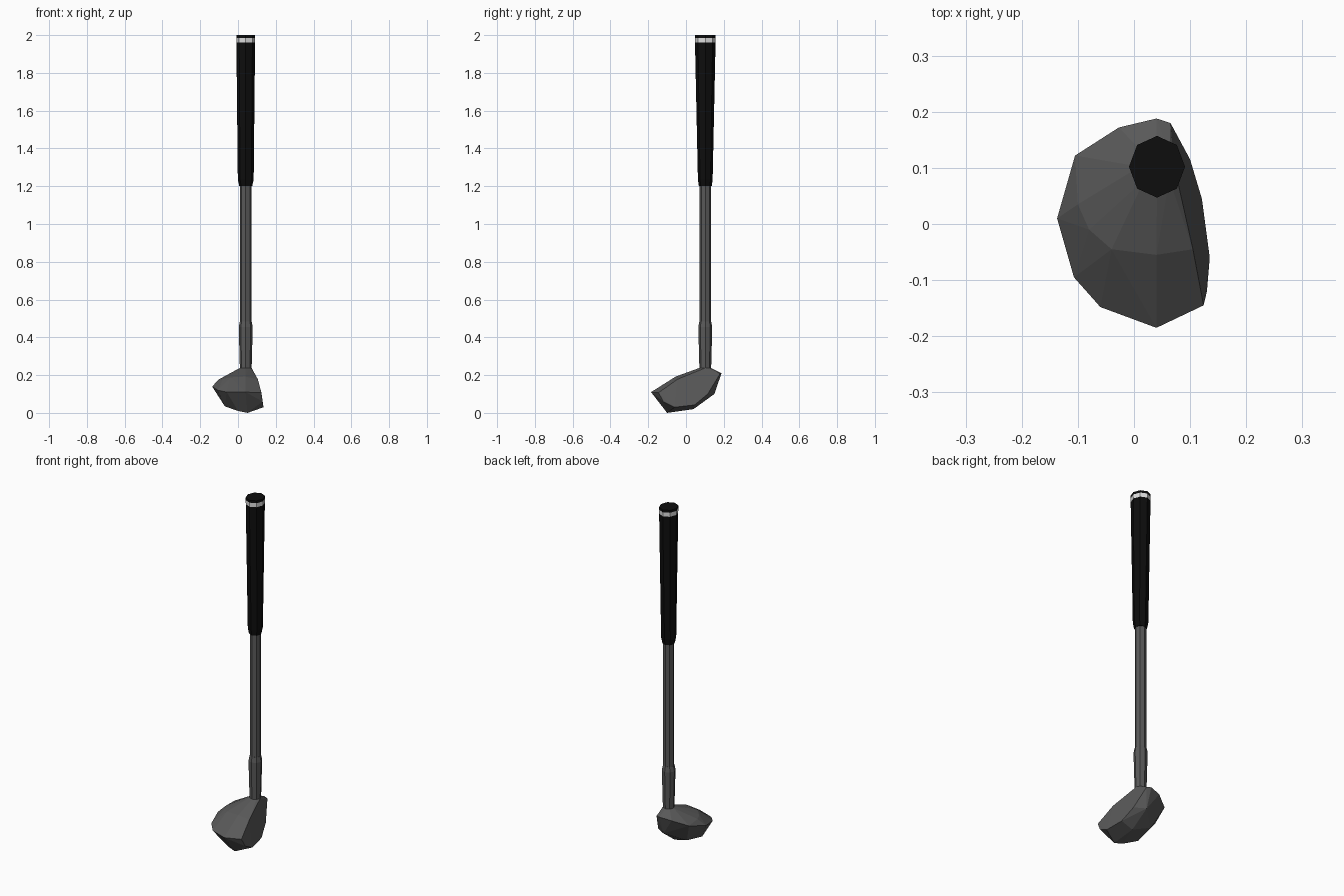
import bpy, bmesh, math

if "Cube" in bpy.data.objects:
    bpy.data.objects.remove(bpy.data.objects["Cube"])

CX, CY = 0.041, 0.102  # shaft axis


def material(name, v):
    m = bpy.data.materials.new(name)
    m.diffuse_color = (v, v, v, 1)
    m.use_nodes = True
    m.node_tree.nodes["Principled BSDF"].inputs["Base Color"].default_value = m.diffuse_color
    return m


steel = material("dark_steel", 0.1)
rubber = material("black_rubber", 0.004)
white = material("white_band", 0.75)


def finish(name, bm, mats):
    bmesh.ops.recalc_face_normals(bm, faces=bm.faces)
    me = bpy.data.meshes.new(name)
    bm.to_mesh(me)
    bm.free()
    for m in mats:
        me.materials.append(m)
    ob = bpy.data.objects.new(name, me)
    bpy.context.collection.objects.link(ob)
    return ob


def lathe(name, profile, mats, sides=8):
    """Octagonal tube from (radius x, radius y, z) rings, capped."""
    bm = bmesh.new()
    rings = []
    for rx, ry, z in profile:
        rings.append([bm.verts.new((CX + rx * math.cos(2 * math.pi * i / sides),
                                    CY + ry * math.sin(2 * math.pi * i / sides), z))
                      for i in range(sides)])
    for a, b in zip(rings, rings[1:]):
        for i in range(sides):
            j = (i + 1) % sides
            bm.faces.new((a[i], a[j], b[j], b[i]))
    bm.faces.new(rings[0])
    bm.faces.new(rings[-1])
    return finish(name, bm, mats)


# Shaft and the thicker hosel sleeve
lathe("shaft", [(.03, .03, .45), (.03, .03, 1.22)], [steel])
lathe("hosel", [(.031, .031, .23), (.037, .037, .455), (.031, .031, .485)], [steel])

# Grip with a white band just below the butt
grip = lathe("grip", [(.034, .034, 1.2), (.042, .039, 1.235), (.0495, .0545, 1.962),
                      (.05, .055, 1.986), (.05, .055, 2.0)], [rubber, white])
for p in grip.data.polygons:
    if 1.965 < p.center.z < 1.984:
        p.material_index = 1

# Head: convex body through the rim, crown, striking face and sole
rim = [(.04, .188, .21), (-.027, .172, .2), (-.105, .122, .172), (-.137, .01, .14),
       (-.107, -.095, .12), (-.06, -.148, .11), (.04, -.185, .11)]
crown = [(.04, -.055, .192), (-.04, -.045, .188), (-.08, -.01, .18), (-.1, .035, .178),
         (.105, -.045, .178)]
face = [(.124, -.145, .107), (.13, -.12, .06), (.135, -.06, .03), (.121, .045, .042),
        (.1, .115, .1), (.065, .18, .207)]
sole = [(.05, -.1, .003), (0, -.09, .01), (-.07, -.05, .035), (-.055, .07, .055),
        (.04, .15, .1), (.045, .04, .02)]
neck = [(CX + .031 * math.cos(k * math.pi / 4), CY + .031 * math.sin(k * math.pi / 4), .238)
        for k in range(8)]
bm = bmesh.new()
for co in rim + crown + face + sole + neck:
    bm.verts.new(co)
bm.verts.new((.05, -.1, 0))
res = bmesh.ops.convex_hull(bm, input=bm.verts)
junk = {g for g in res["geom_interior"] + res["geom_unused"] if isinstance(g, bmesh.types.BMVert)}
bmesh.ops.delete(bm, geom=list(junk), context='VERTS')
bmesh.ops.dissolve_limit(bm, angle_limit=math.radians(3), verts=bm.verts, edges=bm.edges)
finish("club_head", bm, [steel])
